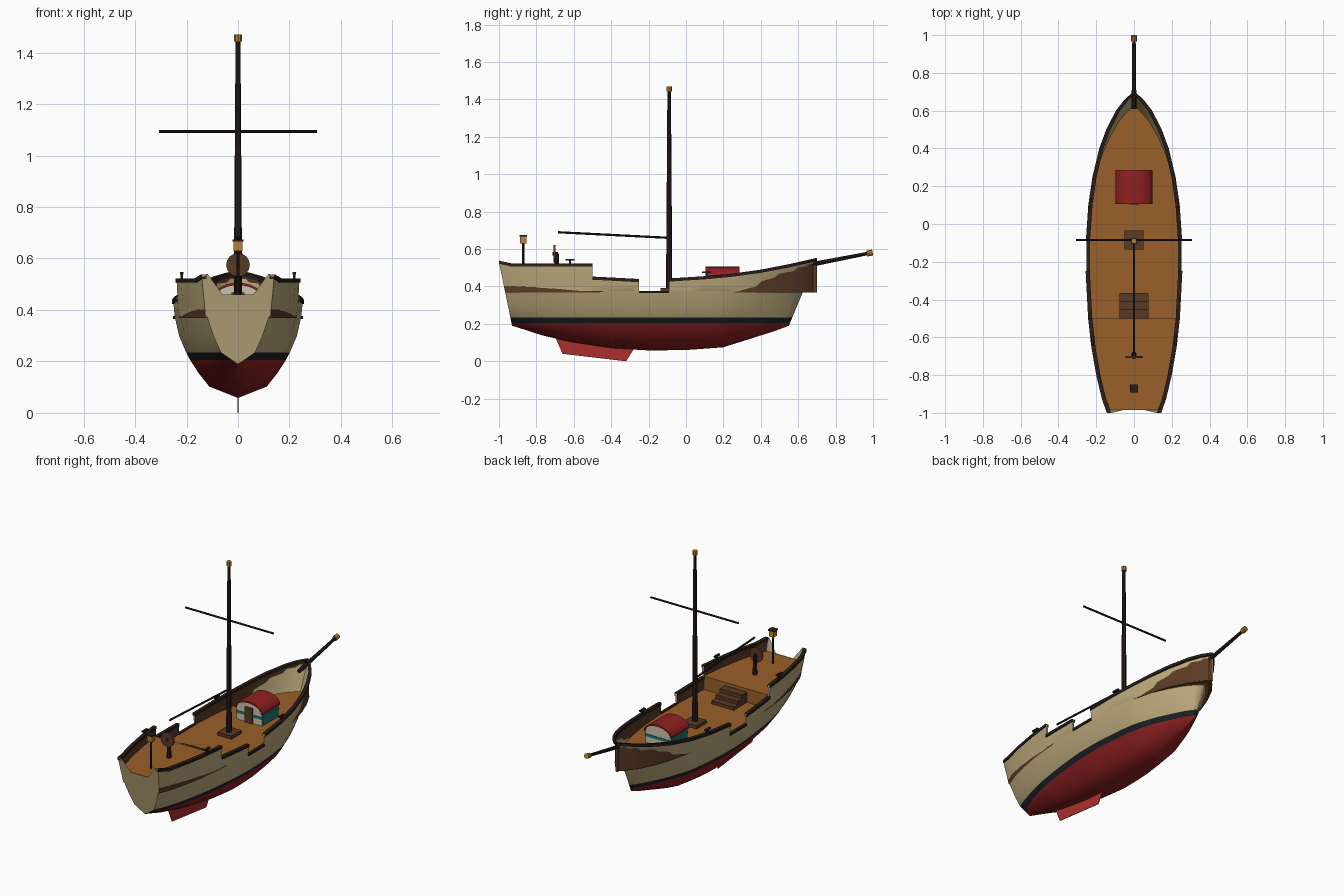
import bpy, bmesh, math
from mathutils import Vector, Matrix

if "Cube" in bpy.data.objects:
    bpy.data.objects.remove(bpy.data.objects["Cube"])

def mat(name, *c):
    m = bpy.data.materials.new(name)
    m.diffuse_color = (*c, 1)
    m.use_nodes = True
    m.node_tree.nodes["Principled BSDF"].inputs["Base Color"].default_value = m.diffuse_color
    return m

TAN = mat("tan_paint", .50, .40, .20)
RED = mat("red_paint", .28, .015, .015)
FIN = mat("fin_red", .40, .03, .025)
BLACK = mat("black_paint", .012, .015, .02)
DECK = mat("deck_wood", .32, .115, .022)
DARK = mat("dark_wood", .10, .042, .018)
SPAR = mat("spar_wood", .022, .013, .011)
GOLD = mat("gold", .50, .22, .03)
CREAM = mat("cream_paint", .60, .55, .42)
TEAL = mat("teal_paint", .01, .20, .18)

def table(t, v):
    if v <= t[0][0]:
        return t[0][1]
    for (a, p), (b, q) in zip(t, t[1:]):
        if v <= b:
            return p + (q - p) * (v - a) / (b - a)
    return t[-1][1]

# Hull lines: half width, keel height, reference sheer, section shape
W = [(-1, .14), (-.93, .165), (-.8, .196), (-.65, .222), (-.5, .239), (-.25, .252), (-.09, .251),
     (.1, .238), (.25, .216), (.4, .18), (.5, .143), (.6, .092), (.66, .045), (.7, 0)]
ZK = [(-1, .19), (-.8, .14), (-.6, .10), (-.4, .07), (-.2, .058), (0, .06), (.2, .075), (.4, .115),
      (.6, .16), (.7, .19)]
ZR = [(-1, .53), (-.5, .48), (-.25, .44), (-.09, .44), (.1, .452), (.25, .466), (.4, .487),
      (.55, .516), (.7, .55)]
F = [(0, 0), (.12, .46), (.29, .65), (.42, .77), (.6, .9), (.84, .98), (1, 1)]

def rake(y, z):
    aft = min(1, max(0, (-.7 - y) / .3))
    fwd = min(1, max(0, (y - .2) / .5))
    return y + .07 * aft * (.53 - z) / .34 - .15 * fwd * (.55 - z) / .36

def skin(y, z):
    zk = table(ZK, y)
    s = (z - zk) / (table(ZR, y) - zk)
    return (table(W, y) * table(F, s), rake(y, z), z)

def inner(y, z, inset=.014):
    return (max(.004, table(W, y) - inset), rake(y, z) if y < 0 else y, z)

def stations(a, b, n):
    return [a + (b - a) * i / n for i in range(n + 1)]

def finish(name, bm, mats, smooth=None):
    bmesh.ops.recalc_face_normals(bm, faces=bm.faces)
    me = bpy.data.meshes.new(name)
    bm.to_mesh(me)
    bm.free()
    for m in mats:
        me.materials.append(m)
    if smooth:
        me.shade_smooth()
        me.set_sharp_from_angle(angle=math.radians(smooth))
    ob = bpy.data.objects.new(name, me)
    bpy.context.collection.objects.link(ob)
    return ob

def loft(name, sections, mats, strips, closed=False, smooth=None):
    """Skin half sections into strips, then mirror across x."""
    bm = bmesh.new()
    rows = [[bm.verts.new(p) for p in s] for s in sections]
    n = len(rows[0])
    for r, q in zip(rows, rows[1:]):
        for i in range(n if closed else n - 1):
            j = (i + 1) % n
            bm.faces.new((r[i], r[j], q[j], q[i])).material_index = strips[i]
    if closed:
        bm.faces.new(rows[0])
        bm.faces.new(rows[-1])
    ob = finish(name, bm, mats, smooth)
    m = ob.modifiers.new("mirror", 'MIRROR')
    m.use_clip = True
    m.merge_threshold = .0005
    return ob

def prism(name, outline, axis, a, b, m):
    """Extrude a 2D outline along x (y,z points) or y (x,z points)."""
    bm = bmesh.new()
    put = (lambda p, t: (t, p[0], p[1])) if axis == 'x' else (lambda p, t: (p[0], t, p[1]))
    A = [bm.verts.new(put(p, a)) for p in outline]
    B = [bm.verts.new(put(p, b)) for p in outline]
    bm.faces.new(A)
    bm.faces.new(B)
    for i in range(len(A)):
        j = (i + 1) % len(A)
        bm.faces.new((A[i], A[j], B[j], B[i]))
    return finish(name, bm, [m])

def box(name, x0, x1, y0, y1, z0, z1, m):
    return prism(name, [(x0, z0), (x1, z0), (x1, z1), (x0, z1)], 'y', y0, y1, m)

def rod(name, p, q, r1, r2, m, sides=8):
    p, q = Vector(p), Vector(q)
    bm = bmesh.new()
    rot = (q - p).to_track_quat('Z', 'Y').to_matrix().to_4x4()
    bmesh.ops.create_cone(bm, cap_ends=True, segments=sides, radius1=r1, radius2=r2,
                          depth=(q - p).length, matrix=Matrix.Translation((p + q) / 2) @ rot)
    return finish(name, bm, [m], 30 if sides > 6 else None)

# Hull: red bottom, black waterline band, tan topsides
def hull_section(y):
    zk = table(ZK, y)
    zs = [zk + (.205 - zk) * t for t in (0, .3, .65, 1)] + [.235, .30, .375]
    return [skin(y, z) for z in zs]

ys = sorted(set([p[0] for p in W + ZK]))
loft("hull", [hull_section(y) for y in ys], [RED, BLACK, TAN], [0, 0, 0, 1, 2, 2], smooth=35)

# Transom with dipped top edge
side = hull_section(-1) + [skin(-1, .46), skin(-1, .535), (.118, -1, .54), (.06, rake(-1, .46), .46)]
bm = bmesh.new()
bm.faces.new([bm.verts.new(p) for p in side + [(-x, y, z) for x, y, z in reversed(side[1:])]])
finish("transom", bm, [TAN])

# Bulwarks with capping rails, and a low sill at the gangway
def sheer_aft(y):
    return table([(-1, .535), (-.93, .52), (-.5, .52)], y)

def sheer_mid(y):
    return table([(-.5, .45), (-.25, .437)], y)

def sheer_fore(y):
    return table(ZR, y)

def rail(name, stn, top, over=.004, h=.014):
    secs = []
    for y in stn:
        z, w = top(y), table(W, y)
        x0, x1 = max(.001, w - .018), w + over
        secs.append([(x0, y, z - h), (x1, y, z - h), (x1, y, z + .003), (x0, y, z + .003)])
    loft(name, secs, [SPAR], [0] * 4, closed=True)

fore = [-.09, 0, .1, .18, .25, .33, .4, .45, .5, .55, .6, .63, .66, .68, .7]
aft = [-1, -.965, -.93, -.865, -.8, -.65, -.5]
for label, stn, top in (("aft", aft, sheer_aft), ("mid", stations(-.5, -.25, 4), sheer_mid),
                        ("fore", fore, sheer_fore)):
    secs = []
    for y in stn:
        t = top(y)
        secs.append([skin(y, .375), skin(y, .41), skin(y, t), inner(y, t), inner(y, .368)])
    loft(label + "_bulwark", secs, [TAN, DARK], [0, 0, 1, 1, 1], closed=True, smooth=30)
    rail(label + "_rail", stn, top)
rail("gangway_sill", stations(-.25, -.09, 3), lambda y: .374, 0, .01)

# Main deck stepping up to the quarterdeck
levels = [(y, .457) for y in aft] + [(y, .372) for y in [-.5, -.35, -.25] + fore]
loft("deck", [[(0, inner(y, z)[1], z), inner(y, z, .012)] for y, z in levels], [DECK], [0])

# Keel fin
prism("keel_fin", [(-.70, .13), (-.66, .04), (-.32, 0), (-.27, .08)], 'x', -.002, .002, FIN)

# Mast, yard, boom and bowsprit
rod("mast", (0, -.09, .37), (0, -.09, 1.45), .017, .0095, SPAR)
rod("mast_cap", (0, -.09, 1.443), (0, -.09, 1.47), .015, .015, GOLD)
box("mast_step", -.05, .05, -.135, -.035, .37, .392, DARK)
rod("yard", (-.307, -.085, 1.093), (.307, -.085, 1.093), .006, .006, SPAR)
rod("boom", (0, -.09, .66), (0, -.685, .69), .006, .006, SPAR)
rod("bowsprit", (0, .61, .506), (0, .98, .578), .013, .009, SPAR)
rod("bowsprit_cap", (0, .968, .576), (0, .998, .582), .016, .016, GOLD)

# Cabin with barrel roof, teal sides and door
def arch(half, base, rise, n=12):
    return [(half * math.cos(math.pi * i / n), base + rise * math.sin(math.pi * i / n))
            for i in range(n + 1)]

box("cabin_sides", -.091, .091, .118, .272, .37, .45, TEAL)
prism("cabin_walls", [(-.088, .37), (.088, .37)] + arch(.088, .448, .05), 'y', .112, .278, CREAM)
prism("cabin_roof", arch(.097, .446, .06) + arch(.088, .446, .05)[::-1], 'y', .105, .285, RED)
box("cabin_band", -.092, .092, .109, .281, .412, .428, TEAL)
box("cabin_door", -.026, .026, .104, .115, .372, .468, DARK)

# Stairs to the quarterdeck
for i in range(3):
    box("stair_%d" % (i + 1), -.078, .078, -.5, -.365 - .042 * i, .37, .392 + .022 * i, DARK)

# Steering wheel on its pedestal
rod("wheel_pedestal", (0, -.69, .455), (0, -.69, .575), .014, .011, SPAR)
rod("wheel", (0, -.709, .575), (0, -.699, .575), .046, .046, DARK, 16)
rod("wheel_hub", (0, -.714, .575), (0, -.685, .575), .009, .009, SPAR)

# Stern lantern
rod("lantern_pole", (0, -.87, .455), (0, -.87, .632), .006, .006, SPAR)
box("lantern", -.017, .017, -.887, -.853, .63, .666, GOLD)
box("lantern_cap", -.021, .021, -.891, -.849, .666, .674, SPAR)

# Cleats on the rails
for s in (-1, 1):
    for y, x, z in ((-.62, .218, .52), (.11, .228, .453)):
        box("cleat_post", s * x - .005, s * x + .005, y - .006, y + .006, z, z + .02, SPAR)
        box("cleat_bar", s * x - .007, s * x + .007, y - .024, y + .024, z + .018, z + .027, SPAR)
